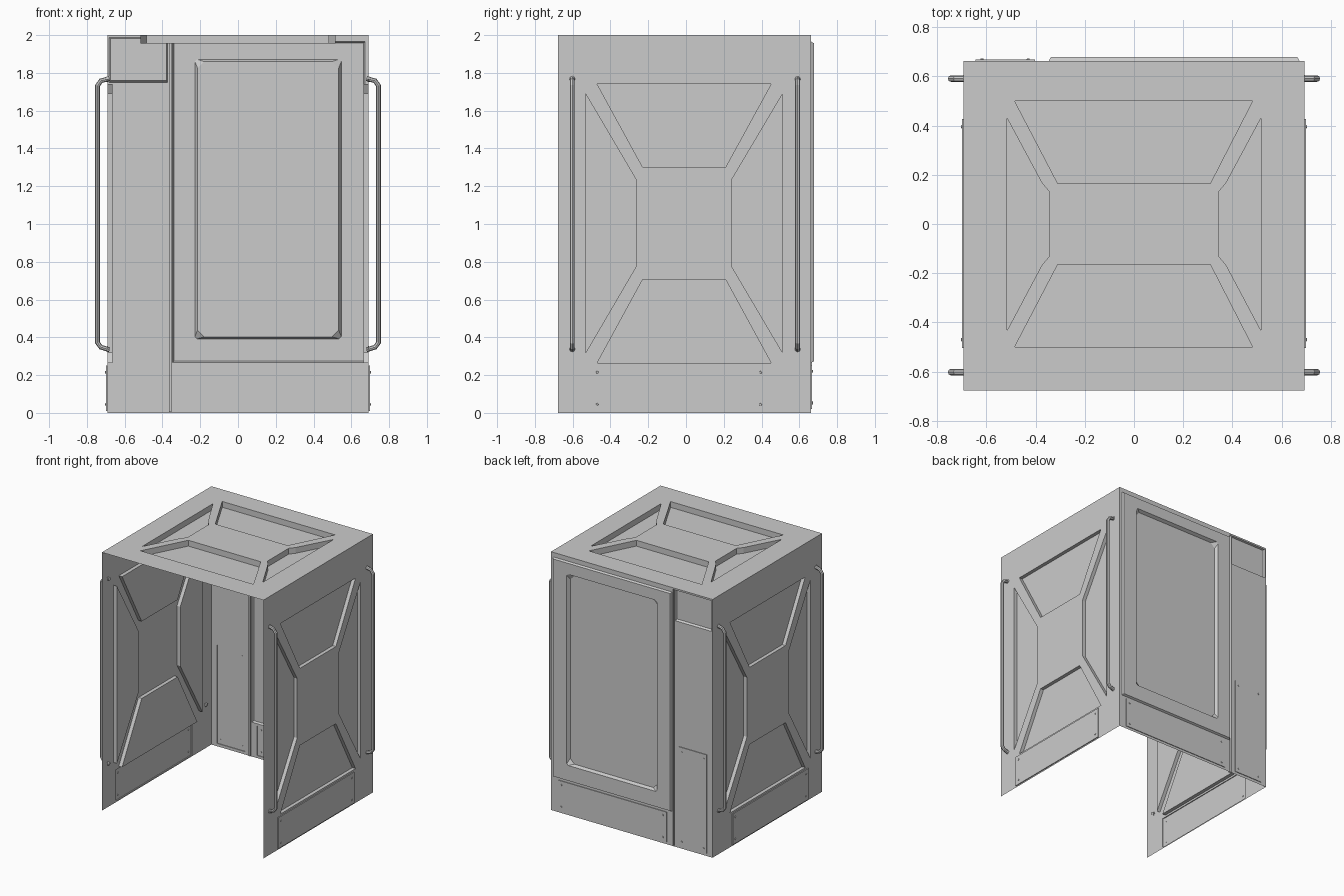
import bpy, bmesh
from mathutils import Vector, Matrix

if "Cube" in bpy.data.objects:
    bpy.data.objects.remove(bpy.data.objects["Cube"])

BACK_Y, FRONT_Y, SIDE_X, TOP_Z = 0.663, -0.677, 0.692, 2.0


def rect(u0, u1, v0, v1, c=0.0):
    """Rectangle outline, with cut corners when c > 0."""
    if not c:
        return [(u0, v0), (u1, v0), (u1, v1), (u0, v1)]
    return [(u0 + c, v0), (u1 - c, v0), (u1, v0 + c), (u1, v1 - c),
            (u1 - c, v1), (u0 + c, v1), (u0, v1 - c), (u0, v0 + c)]


def press(outline, h, floor=None, kids=()):
    """A pressed-in (h < 0) or raised (h > 0) area of a metal sheet."""
    return dict(outline=outline, h=h, floor=floor or outline, kids=kids)


def sheet(name, outline, presses, to3d):
    """Sheet-metal panel: flat face with holes, each hole gets walls and a floor."""
    bm = bmesh.new()
    out = (Vector(to3d(0, 0, 1)) - Vector(to3d(0, 0, 0))).normalized()

    def ring(points, h):
        return [bm.verts.new(to3d(u, v, h)) for u, v in points]

    def loop_edges(vs):
        pairs = zip(vs, vs[1:] + vs[:1])
        return [bm.edges.get(p) or bm.edges.new(p) for p in pairs]

    def fill(vs, h, kids):
        holes = [ring(k["outline"], h) for k in kids]
        if kids:
            edges = loop_edges(vs)
            for hole in holes:
                edges += loop_edges(hole)
            bmesh.ops.triangle_fill(bm, edges=edges, use_beauty=True, normal=out)
        else:
            bm.faces.new(vs)
        for hole, k in zip(holes, kids):
            floor = ring(k["floor"], h + k["h"])
            n = len(hole)
            for i in range(n):
                j = (i + 1) % n
                bm.faces.new((hole[i], hole[j], floor[j], floor[i]))
            fill(floor, h + k["h"], k["kids"])

    fill(ring(outline, 0), 0, presses)
    bmesh.ops.recalc_face_normals(bm, faces=bm.faces[:])
    if sum(f.normal.dot(out) * f.calc_area() for f in bm.faces) < 0:
        bmesh.ops.reverse_faces(bm, faces=bm.faces[:])
    return finish(name, bm)


def finish(name, bm):
    me = bpy.data.meshes.new(name)
    bm.to_mesh(me)
    bm.free()
    ob = bpy.data.objects.new(name, me)
    bpy.context.collection.objects.link(ob)
    return ob


def rivets(name, points, normal, r=0.008, depth=0.008):
    """Small flat rivet heads sitting on a panel."""
    bm = bmesh.new()
    rot = Vector(normal).to_track_quat('Z', 'Y').to_matrix().to_4x4()
    for p in points:
        bmesh.ops.create_cone(bm, cap_ends=True, segments=8, radius1=r, radius2=r * 0.7,
                              depth=depth, matrix=Matrix.Translation(p) @ rot)
    return finish(name, bm)


# Top panel with four pressed trapezoids
top_kids = []
for s in (1, -1):
    top_kids.append(press([(-.485, .5 * s), (.482, .5 * s), (.31, .165 * s), (-.31, .165 * s)], -.045))
    top_kids.append(press([(.517 * s, .432), (.375 * s, .168), (.343 * s, .13), (.343 * s, -.13),
                           (.375 * s, -.168), (.517 * s, -.435)], -.045))
sheet("top_panel", rect(-SIDE_X, SIDE_X, FRONT_Y, BACK_Y), top_kids,
      lambda u, v, h: (u, v, TOP_Z + h))

# Side panels: pressed trapezoids and a raised kick plate
side_kids = [
    press([(-.47, 1.74), (.45, 1.74), (.21, 1.302), (-.23, 1.302)], -.028),
    press([(-.47, .265), (.45, .265), (.21, .705), (-.23, .705)], -.028),
    press([(-.532, 1.69), (-.264, 1.235), (-.264, .775), (-.532, .317)], -.028),
    press([(.512, 1.69), (.242, 1.235), (.242, .775), (.512, .317)], -.028),
    press(rect(-.503, .426, .01, .25), .007),
]
for side, s in (("right", 1), ("left", -1)):
    sheet(side + "_panel", rect(FRONT_Y, BACK_Y, 0, TOP_Z), side_kids,
          lambda u, v, h, s=s: (s * (SIDE_X + h), u, v))
    rivets(side + "_plate_rivets",
           [(s * (SIDE_X + .007), y, z) for y in (-.47, .395) for z in (.045, .215)], (s, 0, 0))

# Back panel: raised door with sunken window, groove, header recess, access plates
window = press(rect(-.228, .547, .392, 1.872, .012), -.024, rect(-.214, .533, .403, 1.86, .035))
door = press(rect(-.346, .672, .266, 1.965), .015, rect(-.338, .664, .274, 1.957), [window])
back_kids = [
    door,
    press(rect(-.366, -.352, .004, 1.99), -.014),
    press(rect(-.682, -.372, 1.75, 1.987), -.014, rect(-.675, -.379, 1.76, 1.982)),
    press(rect(-.645, -.402, .022, .785), .005),
    press(rect(-.302, .63, .02, .25), .005),
]
sheet("back_panel", rect(-SIDE_X, SIDE_X, 0, TOP_Z), back_kids,
      lambda u, v, h: (u, BACK_Y + h, v))
spots = [(x, z) for x in (-.618, -.43) for z in (.055, .75)]
spots += [(x, z) for x in (-.27, .6) for z in (.05, .22)]
rivets("back_plate_rivets", [(x, BACK_Y + .005, z) for x, z in spots], (0, 1, 0))

# Vertical tube handles, two on each side, with mounting washers
path = [(.68, 1.77), (.726, 1.758), (.744, 1.732), (.744, .372), (.726, .348), (.68, .334)]
for s, side in ((1, "right"), (-1, "left")):
    for y, where in ((-.602, "front"), (.591, "rear")):
        cu = bpy.data.curves.new(f"{side}_{where}_handle", 'CURVE')
        cu.dimensions = '3D'
        cu.bevel_depth = .013
        cu.bevel_resolution = 2
        cu.use_fill_caps = True
        sp = cu.splines.new('POLY')
        sp.points.add(len(path) - 1)
        for pt, (x, z) in zip(sp.points, path):
            pt.co = (s * x, y, z, 1)
        sp.use_smooth = False
        ob = bpy.data.objects.new(cu.name, cu)
        bpy.context.collection.objects.link(ob)
        bpy.ops.object.select_all(action='DESELECT')
        ob.select_set(True)
        bpy.context.view_layer.objects.active = ob
        bpy.ops.object.convert(target='MESH')
        rivets(f"{side}_{where}_handle_washers",
               [(s * SIDE_X, y, z) for z in (1.767, .338)], (s, 0, 0), .018, .006)
